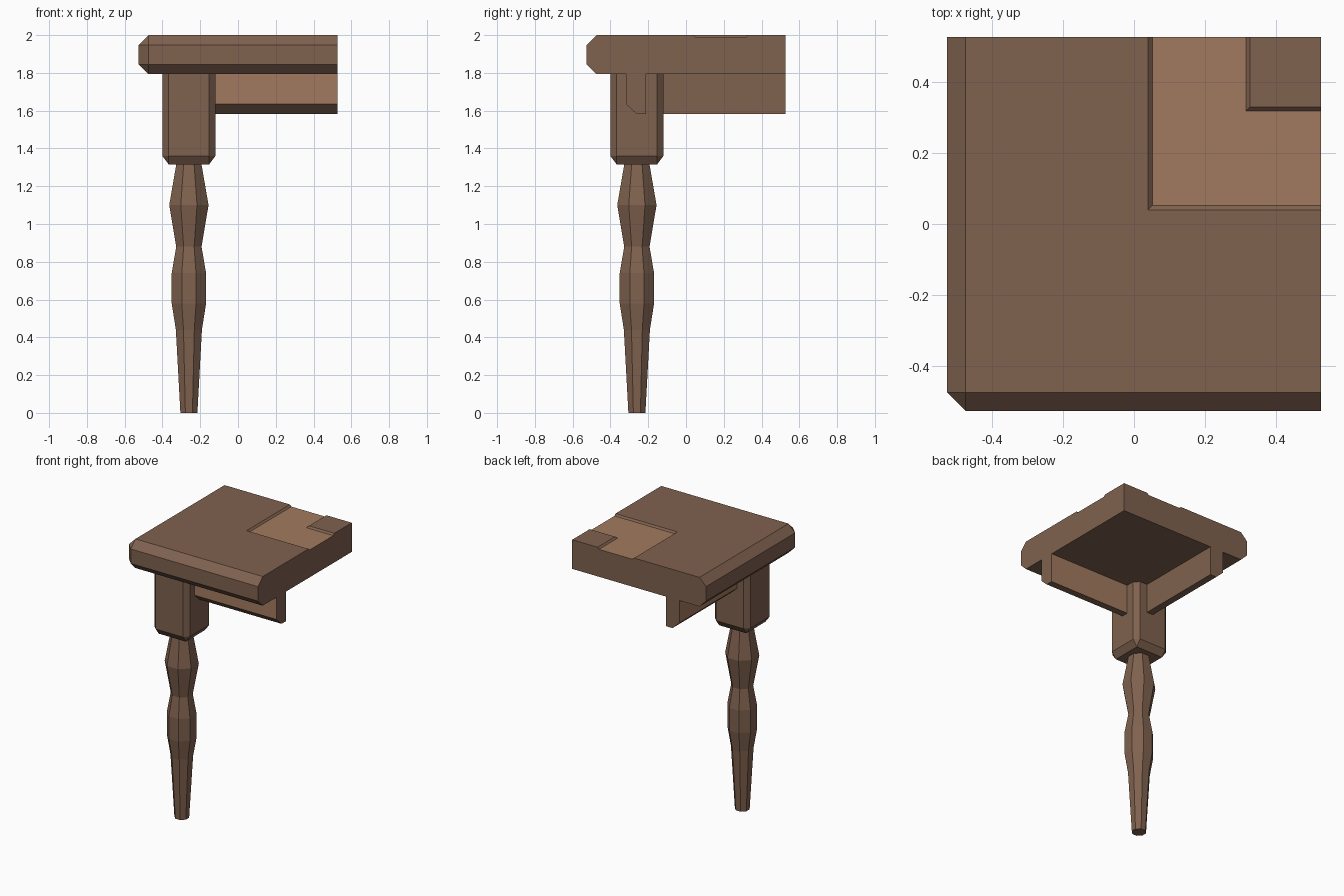
import bpy, bmesh, math
from mathutils import Vector

if "Cube" in bpy.data.objects:
    bpy.data.objects.remove(bpy.data.objects["Cube"])

E = 0.526            # half width of the tile
LEG = -0.26          # leg centre in x and y


def material(name, rgb):
    m = bpy.data.materials.new(name)
    m.diffuse_color = (*rgb, 1)
    m.use_nodes = True
    m.node_tree.nodes["Principled BSDF"].inputs["Base Color"].default_value = m.diffuse_color
    return m


DARK = material("dark_wood", (0.215, 0.122, 0.078))
LIGHT = material("light_wood", (0.365, 0.195, 0.115))


def add_object(name, bm):
    bmesh.ops.recalc_face_normals(bm, faces=bm.faces)
    me = bpy.data.meshes.new(name)
    bm.to_mesh(me)
    bm.free()
    me.materials.append(DARK)
    me.materials.append(LIGHT)
    ob = bpy.data.objects.new(name, me)
    bpy.context.collection.objects.link(ob)
    return ob


def hull(name, rings):
    """Convex solid around (outline, z) rings."""
    bm = bmesh.new()
    for outline, z in rings:
        for x, y in outline:
            bm.verts.new((x, y, z))
    bmesh.ops.convex_hull(bm, input=bm.verts)
    bmesh.ops.dissolve_limit(bm, angle_limit=math.radians(1),
                             verts=bm.verts, edges=bm.edges)
    return add_object(name, bm)


def rect(x0, y0, x1, y1):
    return [(x0, y0), (x1, y0), (x1, y1), (x0, y1)]


# Tabletop corner slab: outer edges chamfered, the two joining sides flat
c = E - 0.052
outer = [(-E, -c), (-c, -E), (E, -E), (E, E), (-E, E)]
inner = rect(-c, -c, E, E)
top = hull("tabletop", [(inner, 1.793), (outer, 1.845), (outer, 1.948), (inner, 2.0)])

# Shallow recess with sloped walls
floor = 1.988
cutter = hull("recess_cutter", [(rect(0.052, 0.052, 0.7, 0.7), floor),
                                (rect(0.04, 0.04, 0.7, 0.7), 2.0),
                                (rect(0.04, 0.04, 0.7, 0.7), 2.1)])
cutter.hide_render = True
mod = top.modifiers.new("recess", 'BOOLEAN')
mod.object = cutter
mod.operation = 'DIFFERENCE'
mod.solver = 'EXACT'
deps = bpy.context.evaluated_depsgraph_get()
cut_mesh = bpy.data.meshes.new_from_object(top.evaluated_get(deps))
top.modifiers.clear()
top.data = cut_mesh
bpy.data.objects.remove(cutter)
for p in top.data.polygons:
    p.material_index = 1 if abs(p.center.z - floor) < 1e-3 and p.normal.z > 0.9 else 0

# Raised corner panel inside the recess
hull("raised_panel", [(rect(0.315, 0.318, E, E), floor), (rect(0.327, 0.330, E, E), 2.0)])

# Leg block, chamfered at the vertical and bottom edges
h, b = 0.14, 0.033
octagon = [(LEG + sx * u, LEG + sy * v) for sx in (-1, 1) for sy in (-1, 1)
           for u, v in ((h, h - b), (h - b, h))]
hull("leg_block", [(rect(LEG - h + b, LEG - h + b, LEG + h - b, LEG + h - b), 1.315),
                   (octagon, 1.36), (octagon, 1.793)])

# Turned eight-sided leg
profile = [(0.045, 0), (0.069, 0.44), (0.091, 0.58), (0.091, 0.74),
           (0.067, 0.88), (0.104, 1.10), (0.066, 1.32)]
bm = bmesh.new()
rings = []
for apothem, z in profile:
    r = apothem / math.cos(math.pi / 8)
    rings.append([bm.verts.new((LEG + r * math.cos(math.pi * (i + 0.5) / 4),
                                LEG + r * math.sin(math.pi * (i + 0.5) / 4), z))
                  for i in range(8)])
for lo, hi in zip(rings, rings[1:]):
    for i in range(8):
        j = (i + 1) % 8
        bm.faces.new((lo[i], lo[j], hi[j], hi[i]))
bm.faces.new(rings[0][::-1])
bm.faces.new(rings[-1])
add_object("turned_leg", bm)

# Aprons: one along x, the other mirrored across the diagonal
section = [(-0.318, 1.793), (-0.318, 1.635), (-0.262, 1.583), (-0.212, 1.583), (-0.212, 1.793)]
for name, swap in (("front_apron", False), ("side_apron", True)):
    bm = bmesh.new()
    ends = []
    for a in (LEG, E):
        ends.append([bm.verts.new((d, a, z) if swap else (a, d, z)) for d, z in section])
    for i in range(5):
        j = (i + 1) % 5
        bm.faces.new((ends[0][i], ends[0][j], ends[1][j], ends[1][i]))
    bm.faces.new(ends[0])
    bm.faces.new(ends[1])
    ob = add_object(name, bm)
    axis = Vector((1, 0, 0)) if swap else Vector((0, 1, 0))
    for p in ob.data.polygons:
        facing = p.normal.dot(axis)
        p.material_index = 1 if facing < -0.9 or (facing > 0.9 and not swap) else 0
